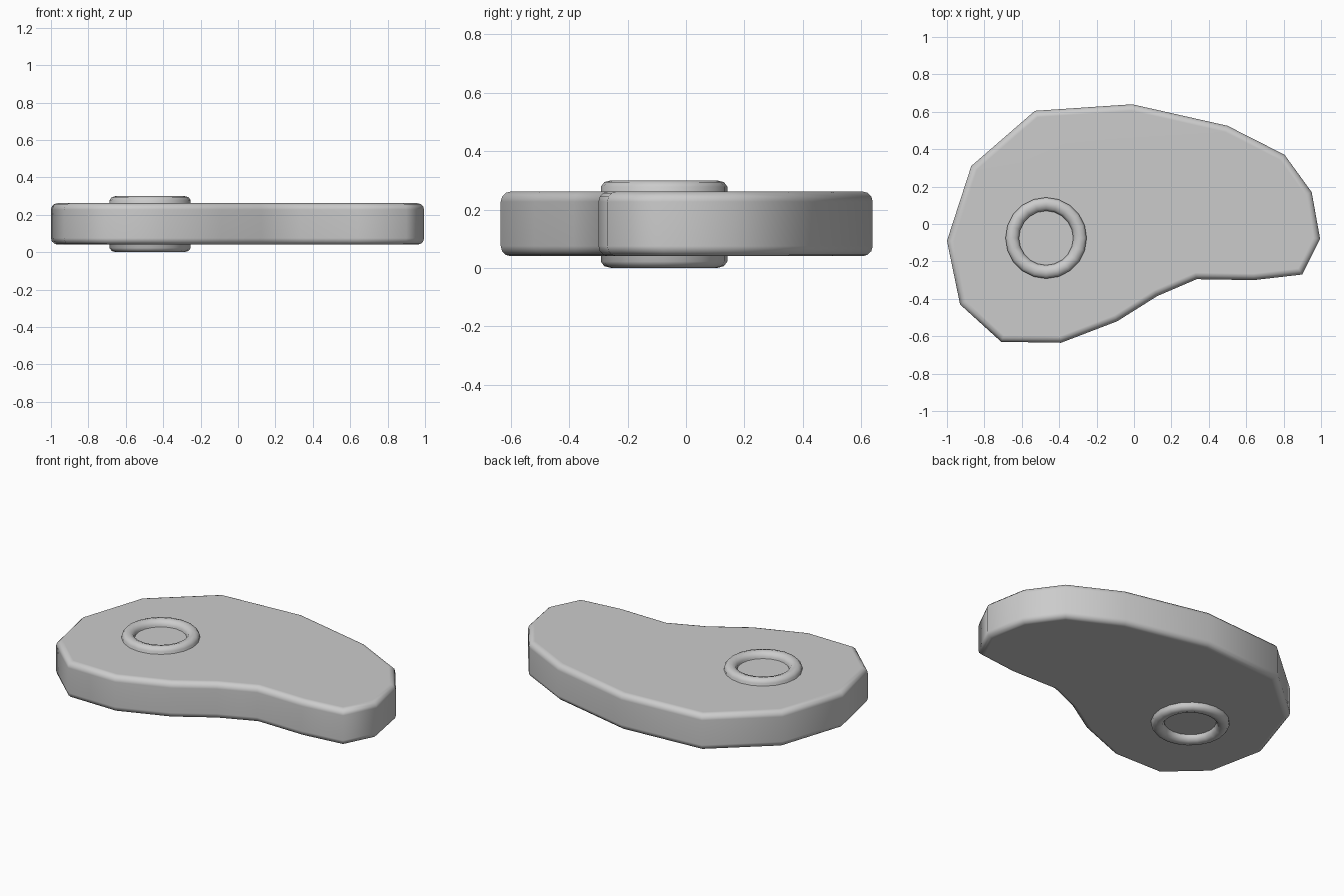
import bpy, bmesh, math

cube = bpy.data.objects.get("Cube")
if cube:
    bpy.data.objects.remove(cube, do_unlink=True)

grey = bpy.data.materials.new("plain grey")
grey.use_nodes = True
colour = (0.6, 0.6, 0.6, 1)
grey.diffuse_color = colour
grey.node_tree.nodes["Principled BSDF"].inputs["Base Color"].default_value = colour


def make_object(name, bm):
    bmesh.ops.recalc_face_normals(bm, faces=bm.faces)
    for face in bm.faces:
        face.smooth = True
    mesh = bpy.data.meshes.new(name)
    bm.to_mesh(mesh)
    bm.free()
    mesh.materials.append(grey)
    obj = bpy.data.objects.new(name, mesh)
    bpy.context.collection.objects.link(obj)
    return obj


# Curved plate: extruded outline with rounded rims
outline = [(-1, -.09), (-.87, .31), (-.53, .605), (-.01, .64), (.5, .525),
           (.805, .37), (.95, .17), (.995, -.08), (.9, -.27), (.64, -.3),
           (.335, -.295), (.125, -.385), (-.09, -.52), (-.39, -.635),
           (-.71, -.63), (-.93, -.43)]
bottom, top = 0.04, 0.262
bm = bmesh.new()
base = bm.faces.new([bm.verts.new((x, y, bottom)) for x, y in outline])
lid = bmesh.ops.extrude_face_region(bm, geom=[base])["geom"]
for v in lid:
    if isinstance(v, bmesh.types.BMVert):
        v.co.z = top
rims = [e for e in bm.edges if abs(e.verts[0].co.z - e.verts[1].co.z) < 0.01]
bmesh.ops.bevel(bm, geom=rims, offset=0.035, segments=3, profile=0.5,
                affect='EDGES')
plate = make_object("plate", bm)
weighted = plate.modifiers.new("flat caps", 'WEIGHTED_NORMAL')
weighted.keep_sharp = True

# Pivot ring: a rounded tube passing through the plate
centre_x, centre_y, sides = -0.47, -0.075, 20
profile = [(.145, .028), (.157, .008), (.182, 0), (.205, .006), (.217, .022)]
profile += [(r, 0.3 - z) for r, z in reversed(profile)]
bm = bmesh.new()
loops = []
for i in range(sides):
    a = 2 * math.pi * i / sides
    loops.append([bm.verts.new((centre_x + r * math.cos(a),
                                centre_y + r * math.sin(a), z))
                  for r, z in profile])
for i in range(sides):
    here, there = loops[i], loops[(i + 1) % sides]
    for j in range(len(profile)):
        k = (j + 1) % len(profile)
        bm.faces.new((here[j], there[j], there[k], here[k]))
make_object("pivot_ring", bm)
